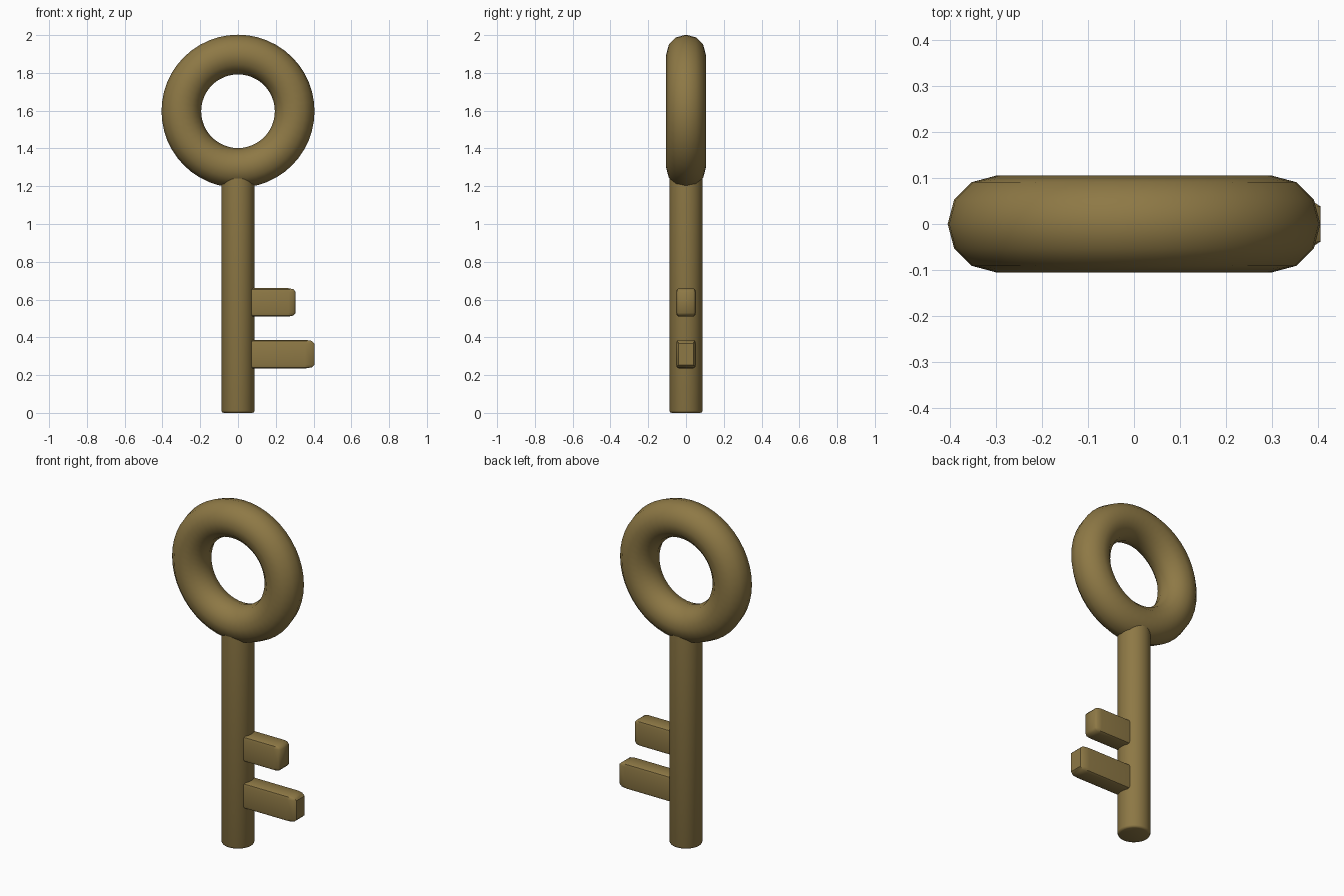
import bpy, bmesh, math
from mathutils import Matrix

if "Cube" in bpy.data.objects:
    bpy.data.objects.remove(bpy.data.objects["Cube"])

brass = bpy.data.materials.new("aged_brass")
brass.diffuse_color = (0.27, 0.19, 0.06, 1)
brass.use_nodes = True
brass.node_tree.nodes["Principled BSDF"].inputs["Base Color"].default_value = brass.diffuse_color


def finish(obj, name, angle):
    obj.name = name
    obj.data.materials.append(brass)
    bpy.ops.object.select_all(action='DESELECT')
    obj.select_set(True)
    bpy.context.view_layer.objects.active = obj
    bpy.ops.object.shade_smooth_by_angle(angle=math.radians(angle))


def bit(name, x1, z0, z1):
    # Bevelled unit cube stretched to size, so the chamfer is longer along x
    x0 = 0.02
    bm = bmesh.new()
    bmesh.ops.create_cube(bm, size=1)
    bmesh.ops.bevel(bm, geom=bm.edges[:], offset=0.13, segments=2,
                    profile=0.5, affect='EDGES')
    bm.transform(Matrix.Translation(((x0 + x1) / 2, 0, (z0 + z1) / 2))
                 @ Matrix.Diagonal((x1 - x0, 0.104, z1 - z0, 1)))
    mesh = bpy.data.meshes.new(name)
    bm.to_mesh(mesh)
    bm.free()
    obj = bpy.data.objects.new(name, mesh)
    bpy.context.collection.objects.link(obj)
    finish(obj, name, 40)


# Ring handle
bpy.ops.mesh.primitive_torus_add(major_radius=0.3, minor_radius=0.105,
                                 major_segments=48, minor_segments=12,
                                 location=(0, 0, 1.597),
                                 rotation=(math.pi / 2, 0, 0))
finish(bpy.context.object, "ring_handle", 60)

# Shaft with softened lower rim
bm = bmesh.new()
bmesh.ops.create_cone(bm, cap_ends=True, segments=32, radius1=0.088,
                      radius2=0.088, depth=1.28,
                      matrix=Matrix.Translation((0, 0, 0.64)))
rim = [e for e in bm.edges if all(v.co.z < 0.01 for v in e.verts)]
bmesh.ops.bevel(bm, geom=rim, offset=0.012, segments=2, profile=0.5,
                affect='EDGES')
mesh = bpy.data.meshes.new("shaft")
bm.to_mesh(mesh)
bm.free()
shaft = bpy.data.objects.new("shaft", mesh)
bpy.context.collection.objects.link(shaft)
finish(shaft, "shaft", 50)

# Key bits
bit("upper_bit", 0.305, 0.51, 0.66)
bit("lower_bit", 0.405, 0.235, 0.387)
